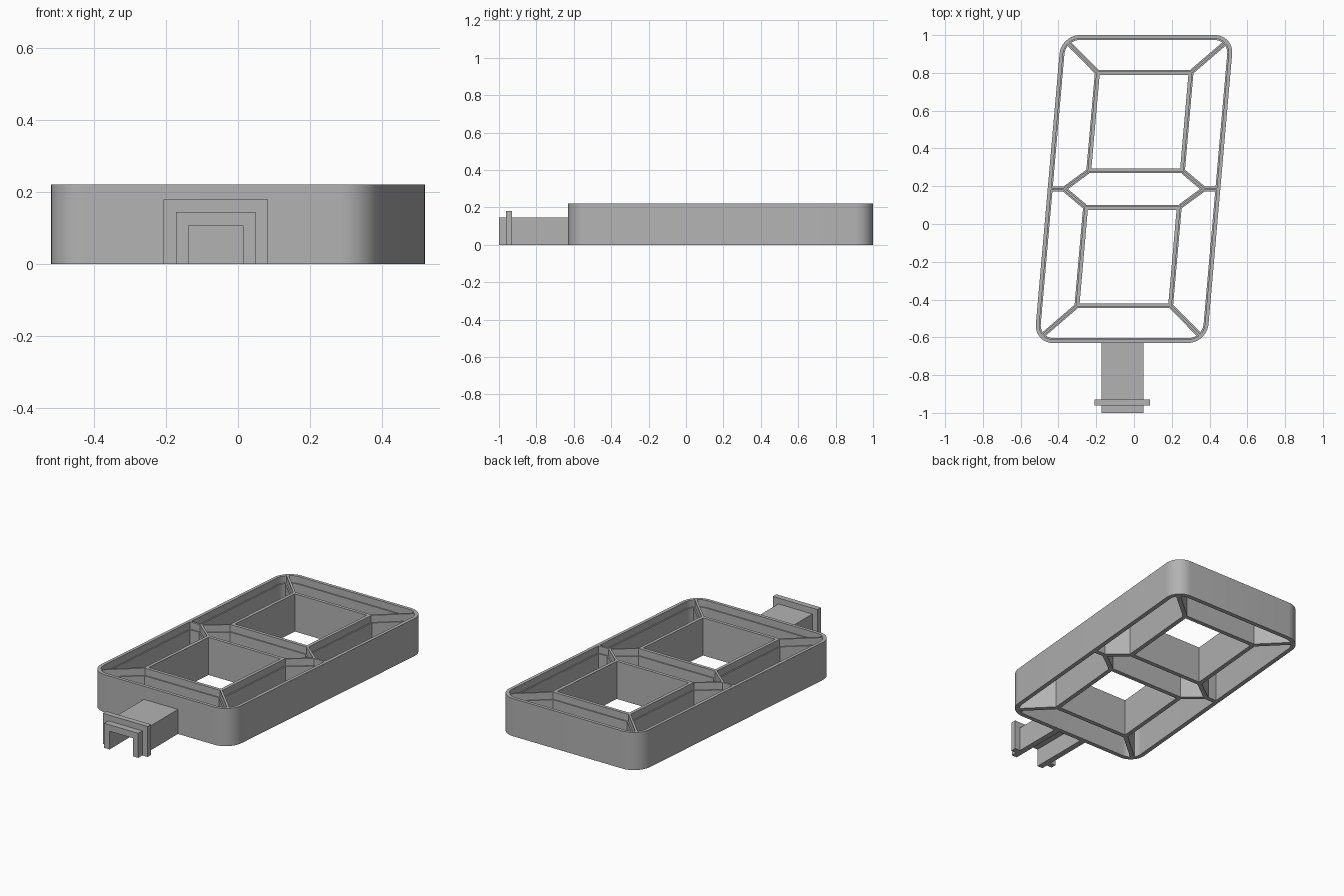
import bpy, bmesh, math

cube = bpy.data.objects.get("Cube")
if cube:
    bpy.data.objects.remove(cube)

SHEAR = math.tan(math.radians(5))   # slant of the digit
CY = 0.185                          # centre of the digit
H, LEDGE = 0.222, 0.18              # wall height, ledge height
T, STEP = 0.026, 0.007              # wall thickness, ledge width
W, L, R = 0.457, 0.815, 0.1         # half width, half length, corner radius

grey = bpy.data.materials.new("plain grey")
grey.use_nodes = True
grey.diffuse_color = (0.45, 0.45, 0.45, 1)
grey.node_tree.nodes["Principled BSDF"].inputs["Base Color"].default_value = (0.45, 0.45, 0.45, 1)


def slant(u, v, z):
    return (u + SHEAR * v, v + CY, z)


def loft(name, loops, ring=False):
    """Bridge closed loops; a ring joins the last to the first, otherwise cap the ends."""
    bm = bmesh.new()
    rows = [[bm.verts.new(p) for p in loop] for loop in loops]
    n = len(rows[0])
    pairs = list(zip(rows, rows[1:])) + ([(rows[-1], rows[0])] if ring else [])
    for a, b in pairs:
        for i in range(n):
            j = (i + 1) % n
            bm.faces.new((a[i], a[j], b[j], b[i]))
    if not ring:
        bm.faces.new(rows[0])
        bm.faces.new(rows[-1])
    bmesh.ops.recalc_face_normals(bm, faces=bm.faces)
    me = bpy.data.meshes.new(name)
    bm.to_mesh(me)
    bm.free()
    me.materials.append(grey)
    ob = bpy.data.objects.new(name, me)
    bpy.context.collection.objects.link(ob)
    return ob


def rounded(d):
    """Rounded rectangle inset by d."""
    pts = []
    for k, (sx, sy) in enumerate([(1, 1), (-1, 1), (-1, -1), (1, -1)]):
        for i in range(13):
            a = math.radians(90 * k + 7.5 * i)
            pts.append((sx * (W - R) + (R - d) * math.cos(a),
                        sy * (L - R) + (R - d) * math.sin(a)))
    return pts


def rectangle(d, v0, v1):
    """Window opening grown by d."""
    u = 0.235 + d
    return [(u, v0 - d), (u, v1 + d), (-u, v1 + d), (-u, v0 - d)]


# Outer wall with a ledge inside
wall_profile = [(0, 0), (0, H), (T - STEP, H), (T - STEP, LEDGE), (T, LEDGE), (T, 0)]
outer = loft("outer_wall", [[slant(u, v, z) for u, v in rounded(d)]
                            for d, z in wall_profile], ring=True)
bpy.context.view_layer.objects.active = outer
outer.select_set(True)
bpy.ops.object.shade_smooth_by_angle(angle=math.radians(30))

# Window frames, with the ledge on their outer side
for name, v0, v1 in [("upper", 0.11, 0.605), ("lower", -0.605, -0.11)]:
    loft(name + "_window_frame",
         [[slant(u, v, z) for u, v in rectangle(d, v0, v1)] for d, z in wall_profile],
         ring=True)


def divider(name, a, b):
    """Wall from a to b with a ledge on both sides."""
    dx, dy = b[0] - a[0], b[1] - a[1]
    n = math.hypot(dx, dy)
    px, py = -dy / n, dx / n
    w, s = T / 2, T / 2 - STEP
    section = [(-w, 0), (w, 0), (w, LEDGE), (s, LEDGE), (s, H), (-s, H), (-s, LEDGE), (-w, LEDGE)]
    loft(name, [[slant(c[0] + px * o, c[1] + py * o, z) for o, z in section] for c in (a, b)])


# Dividers between the segments, mirrored across both axes
for sx, side in ((1, "left"), (-1, "right")):
    divider(side + "_middle_divider", (sx * (W - 0.01), 0), (sx * 0.363, 0))
    for sy, end in ((1, "upper"), (-1, "lower")):
        divider(f"{end}_{side}_corner_divider", (sx * 0.417, sy * 0.775), (sx * 0.25, sy * 0.62))
        divider(f"{end}_{side}_tip_divider", (sx * 0.373, sy * -0.002), (sx * 0.253, sy * 0.092))


def arch(name, half, top, y0, y1):
    """Upside-down channel around the cable opening."""
    cx, inner, roof = -0.062, 0.076, 0.107
    section = [(-half, 0), (-half, top), (half, top), (half, 0),
               (inner, 0), (inner, roof), (-inner, roof), (-inner, 0)]
    loft(name, [[(cx + x, y, z) for x, z in section] for y in (y0, y1)])


# Cable channel and its flange
arch("cable_channel", 0.111, 0.145, -1.0, -0.62)
arch("channel_flange", 0.146, 0.18, -0.962, -0.93)
